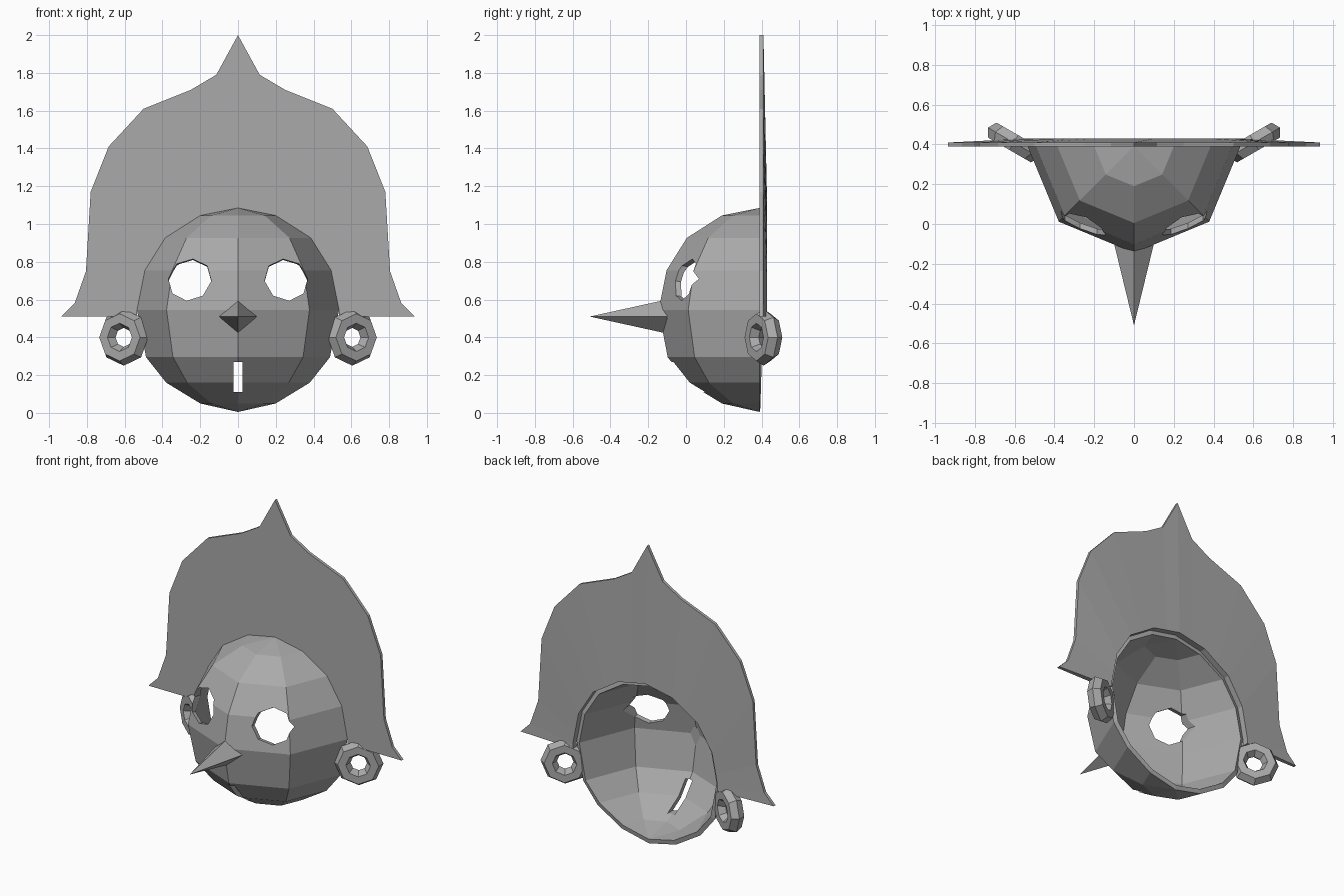
import bpy, bmesh, math
from mathutils import Matrix, Vector

cube = bpy.data.objects.get("Cube")
if cube:
    bpy.data.objects.remove(cube, do_unlink=True)

grey = bpy.data.materials.new("plain_grey")
grey.use_nodes = True
COLOUR = (0.4, 0.4, 0.4, 1)
grey.diffuse_color = COLOUR
grey.node_tree.nodes["Principled BSDF"].inputs["Base Color"].default_value = COLOUR

RIM_Y = 0.39


def finish(name, bm):
    bmesh.ops.recalc_face_normals(bm, faces=bm.faces)
    mesh = bpy.data.meshes.new(name)
    bm.to_mesh(mesh)
    bm.free()
    mesh.materials.append(grey)
    obj = bpy.data.objects.new(name, mesh)
    bpy.context.collection.objects.link(obj)
    return obj


def cut(target, cutter):
    cutter.hide_render = True
    cutter.display_type = 'WIRE'
    cutter.hide_set(True)
    mod = target.modifiers.new("cut", 'BOOLEAN')
    mod.operation = 'DIFFERENCE'
    mod.solver = 'EXACT'
    mod.object = cutter


# Face: half of a faceted ovoid, open at the back
profile = [(0.2, 1.045), (0.385, 0.927), (0.493, 0.755), (0.535, 0.545),
           (0.487, 0.295), (0.38, 0.16), (0.2, 0.05)]
bm = bmesh.new()
top = bm.verts.new((0, RIM_Y, 1.085))
bottom = bm.verts.new((0, RIM_Y, 0.005))
columns = []
for i in range(5):
    a = math.pi * i / 4
    columns.append([top] + [bm.verts.new((r * math.cos(a), RIM_Y - r * math.sin(a), z))
                            for r, z in profile] + [bottom])
for left, right in zip(columns, columns[1:]):
    for j in range(len(left) - 1):
        corners = [left[j], right[j], right[j + 1], left[j + 1]]
        bm.faces.new(list(dict.fromkeys(corners)))
face = finish("face_shell", bm)
# Make the normals point forward so the thickness grows inward
if sum((p.normal.y * p.area for p in face.data.polygons)) > 0:
    face.data.flip_normals()
shell = face.modifiers.new("thickness", 'SOLIDIFY')
shell.thickness = 0.03
shell.offset = -1

# Eye holes, eight-sided and sloping slightly down toward the back
for side, label in ((1, "left"), (-1, "right")):
    bm = bmesh.new()
    bmesh.ops.create_cone(bm, cap_ends=True, segments=8, radius1=0.115, radius2=0.115, depth=0.5)
    bmesh.ops.transform(bm, verts=bm.verts, matrix=Matrix.Translation((side * 0.255, 0, 0.705))
                        @ Matrix.Rotation(math.radians(80), 4, 'X')
                        @ Matrix.Rotation(side * math.radians(8), 4, 'Z'))
    cut(face, finish(label + "_eye_cutter", bm))

# Mouth slot
bm = bmesh.new()
bmesh.ops.create_cube(bm, size=1)
bmesh.ops.transform(bm, verts=bm.verts, matrix=Matrix.Translation((0, 0, 0.19))
                    @ Matrix.Diagonal((0.05, 0.7, 0.16, 1)))
cut(face, finish("mouth_cutter", bm))

# Nose: long four-sided spike
bm = bmesh.new()
bmesh.ops.create_cone(bm, cap_ends=True, segments=4, radius1=0.1, radius2=0, depth=0.41)
bmesh.ops.transform(bm, verts=bm.verts, matrix=Matrix.Translation((0, -0.305, 0.51))
                    @ Matrix.Diagonal((1, 1, 0.9, 1)) @ Matrix.Rotation(math.pi / 2, 4, 'X'))
finish("nose", bm)

# Hair: thin plate from the face rim to a pointed outline, thicker at the rim
outer = [(0, 2), (0.115, 1.79), (0.25, 1.71), (0.5, 1.61), (0.685, 1.41),
         (0.78, 1.17), (0.805, 0.75), (0.865, 0.58), (0.935, 0.51)]
inner = [(0, 1.085), (0.1, 1.065), (0.2, 1.045), (0.3, 0.98), (0.385, 0.927),
         (0.493, 0.755), (0.52, 0.62), (0.535, 0.545), (0.535, 0.51)]
bm = bmesh.new()


def both_sides(points):
    return [(-x, z) for x, z in reversed(points[1:])] + points


loops = []
for (ox, oz), (ix, iz) in zip(both_sides(outer), both_sides(inner)):
    loops.append([bm.verts.new(p) for p in ((ox, RIM_Y, oz), (ox, RIM_Y + 0.02, oz),
                                            (ix, RIM_Y + 0.04, iz), (ix, RIM_Y, iz))])
for a, b in zip(loops, loops[1:]):
    for k in range(4):
        n = (k + 1) % 4
        bm.faces.new((a[k], b[k], b[n], a[n]))
bm.faces.new(loops[0])
bm.faces.new(loops[-1])
finish("hair", bm)

# Ear rings: chunky faceted rings turned outward
MAJOR, MINOR = 0.1, 0.05
for side, label in ((1, "left"), (-1, "right")):
    bm = bmesh.new()
    rings = []
    for i in range(8):
        a = math.tau * i / 8
        ring = []
        for j in range(6):
            b = math.tau * j / 6
            r = MAJOR + MINOR * math.cos(b)
            ring.append(bm.verts.new((r * math.cos(a), MINOR * math.sin(b), r * math.sin(a))))
        rings.append(ring)
    for i in range(8):
        p, q = rings[i], rings[(i + 1) % 8]
        for j in range(6):
            n = (j + 1) % 6
            bm.faces.new((p[j], q[j], q[n], p[n]))
    bmesh.ops.transform(bm, verts=bm.verts, matrix=Matrix.Translation((side * 0.605, 0.41, 0.4))
                        @ Matrix.Rotation(side * math.radians(30), 4, 'Z'))
    finish(label + "_ear_ring", bm)
